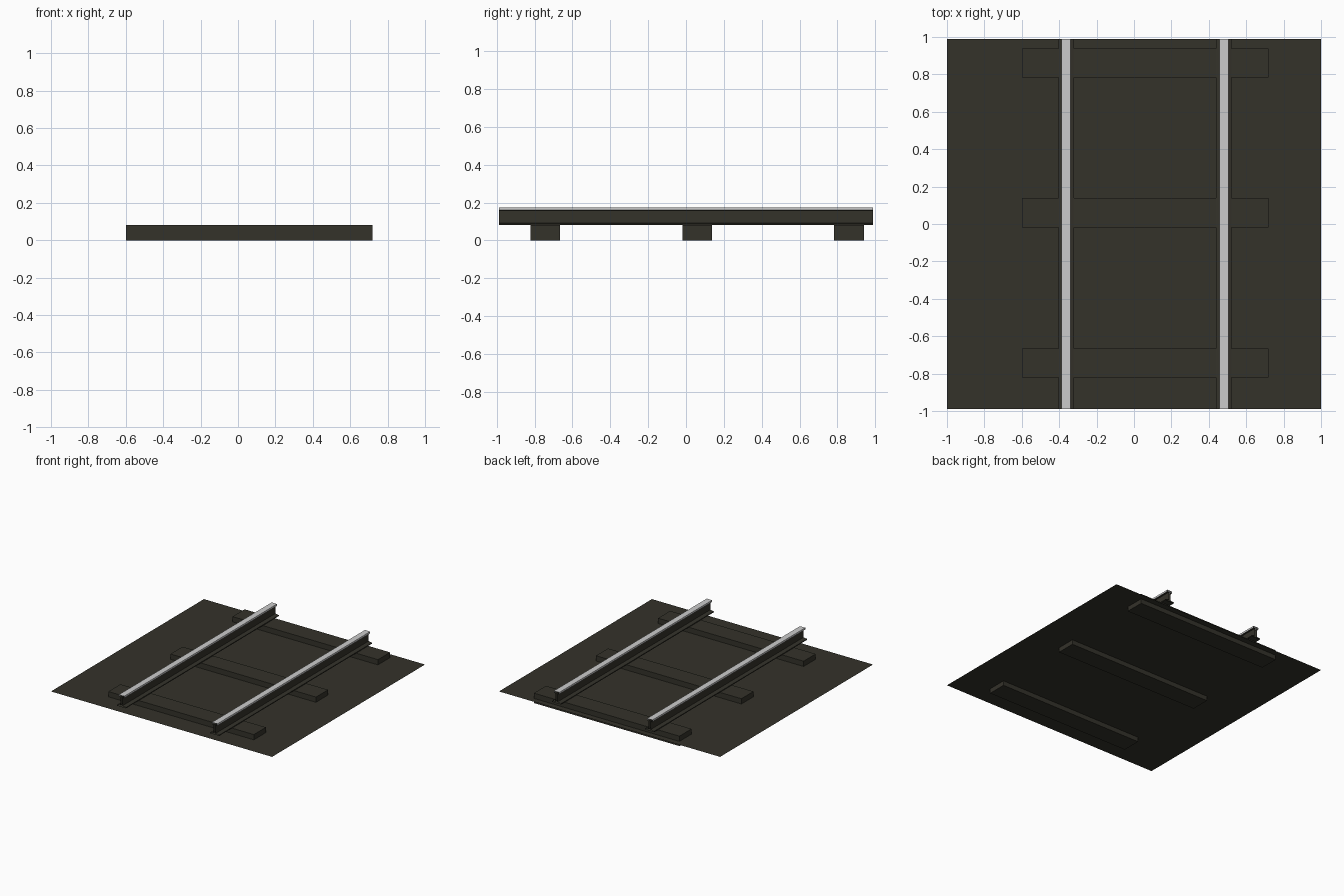
import bpy, bmesh

if "Cube" in bpy.data.objects:
    bpy.data.objects.remove(bpy.data.objects["Cube"])


def material(name, rgb):
    m = bpy.data.materials.new(name)
    m.diffuse_color = (*rgb, 1)
    m.use_nodes = True
    m.node_tree.nodes["Principled BSDF"].inputs["Base Color"].default_value = m.diffuse_color
    return m


dark = material("dark_brown_grey", (0.034, 0.032, 0.023))
steel = material("polished_steel", (0.60, 0.60, 0.60))

HALF_Y = 0.988
GROUND_Z = 0.038


def make_object(name, bm, mats):
    me = bpy.data.meshes.new(name)
    bm.to_mesh(me)
    bm.free()
    for m in mats:
        me.materials.append(m)
    ob = bpy.data.objects.new(name, me)
    bpy.context.collection.objects.link(ob)
    return ob


# Ground: a single flat sheet, with the sleepers sunk halfway through it
bm = bmesh.new()
bm.faces.new([bm.verts.new((x, y, GROUND_Z)) for x, y in
              ((-1, -HALF_Y), (1, -HALF_Y), (1, HALF_Y), (-1, HALF_Y))])
make_object("ground_sheet", bm, [dark])

# Sleepers: three boxes across the track
for i, y in enumerate((-0.743, 0.06, 0.861)):
    bm = bmesh.new()
    bmesh.ops.create_cube(bm, size=1)
    bmesh.ops.scale(bm, vec=(1.316, 0.156, 0.081), verts=bm.verts)
    bmesh.ops.translate(bm, vec=(0.060, y, 0.0405), verts=bm.verts)
    make_object(f"sleeper_{i + 1}", bm, [dark])

# Rails: half profile (offset, height), mirrored and extruded with open ends
HALF = [(0.041, 0.081), (0.041, 0.088), (0.009, 0.093), (0.009, 0.159),
        (0.024, 0.160), (0.024, 0.175)]
profile = HALF + [(-x, z) for x, z in reversed(HALF)]

for name, cx in (("left_rail", -0.363), ("right_rail", 0.480)):
    bm = bmesh.new()
    front = [bm.verts.new((cx + x, -HALF_Y, z)) for x, z in profile]
    back = [bm.verts.new((cx + x, HALF_Y, z)) for x, z in profile]
    n = len(profile)
    for i in range(n):
        j = (i + 1) % n
        f = bm.faces.new((front[i], back[i], back[j], front[j]))
        # worn running surface: everything at head height
        f.material_index = int(min(v.co.z for v in f.verts) > 0.1595)
    bm.normal_update()
    top = max(bm.faces, key=lambda f: f.calc_center_median().z)
    if top.normal.z < 0:
        bmesh.ops.reverse_faces(bm, faces=bm.faces)
    make_object(name, bm, [dark, steel])
